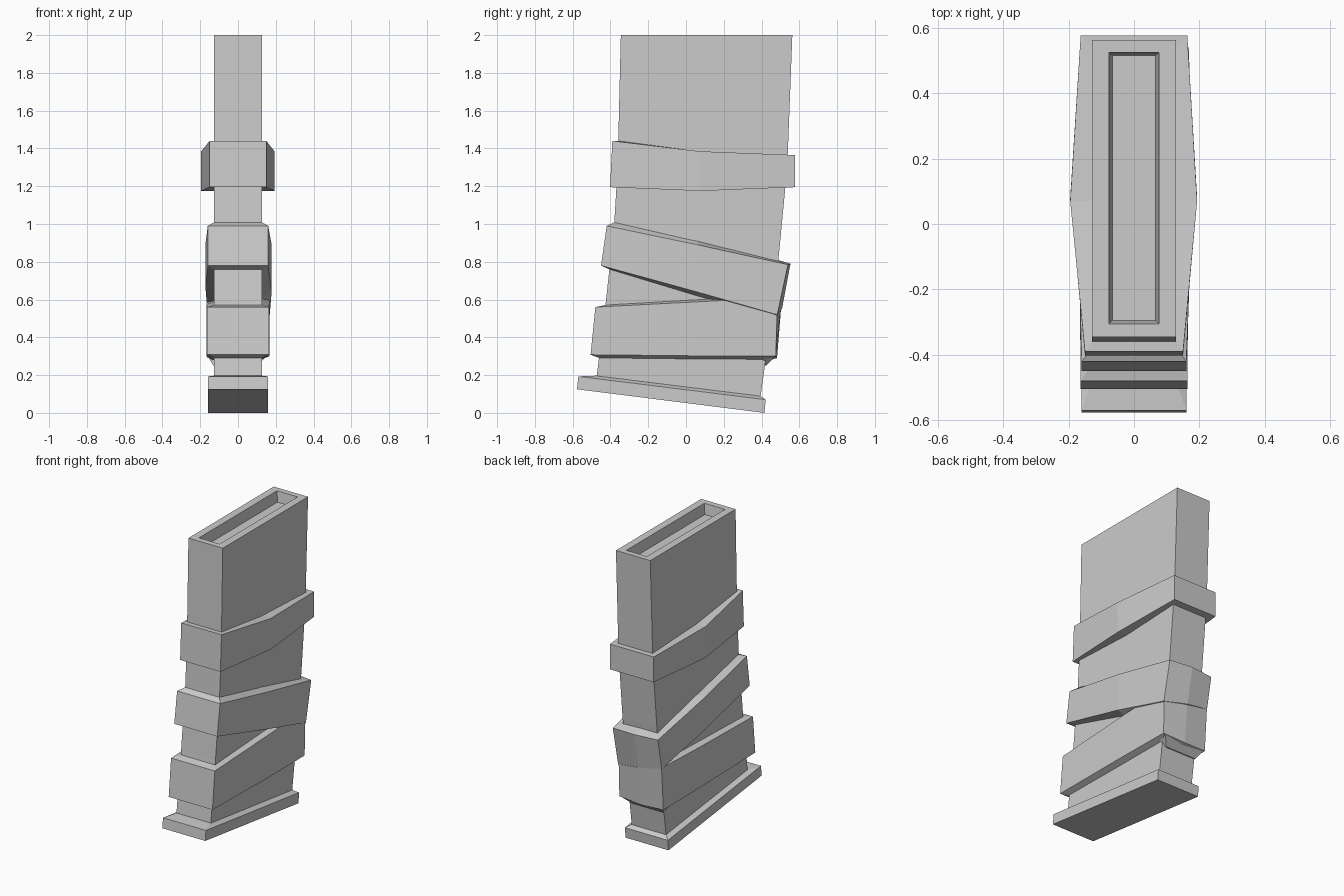
import bpy, bmesh

def loft(name, rings, cyclic=False):
    """Skin a list of point rings with quads; cap the ends unless cyclic."""
    bm = bmesh.new()
    vs = [[bm.verts.new(p) for p in r] for r in rings]
    n = len(vs[0])
    pairs = list(zip(vs, vs[1:])) + ([(vs[-1], vs[0])] if cyclic else [])
    for a, b in pairs:
        for i in range(n):
            j = (i + 1) % n
            bm.faces.new((a[i], a[j], b[j], b[i]))
    if not cyclic:
        bm.faces.new(vs[0])
        bm.faces.new(vs[-1])
    bmesh.ops.recalc_face_normals(bm, faces=bm.faces)
    me = bpy.data.meshes.new(name)
    bm.to_mesh(me)
    bm.free()
    ob = bpy.data.objects.new(name, me)
    bpy.context.collection.objects.link(ob)
    return ob

def rect(hx, yf, zf, yb, zb):
    return [(hx, yf, zf), (hx, yb, zb), (-hx, yb, zb), (-hx, yf, zf)]

def lerp(z, table):
    for (z0, y0), (z1, y1) in zip(table, table[1:]):
        if z <= z1:
            return y0 + (y1 - y0) * (z - z0) / (z1 - z0)
    return table[-1][1]

# Curved hollow-topped body: (z, y) along the front and back edges
FRONT = [(0.15, -0.478), (0.60, -0.423), (1.0, -0.38), (1.3, -0.362), (2.0, -0.345)]
BACK = [(0.04, 0.388), (0.50, 0.453), (0.85, 0.493), (1.3, 0.536), (2.0, 0.563)]
W = 0.128
rings = [rect(W, yf, zf, yb, zb) for (zf, yf), (zb, yb) in zip(FRONT, BACK)]
rings += [rect(0.077, -0.305, 2.0, 0.525, 2.0), rect(0.066, -0.295, 1.93, 0.515, 1.93)]
loft("body", rings)

# Tilted base plate with a sloped upper lip
loft("base_plate", [
    rect(0.16, -0.577, 0.125, 0.415, 0.0),
    rect(0.16, -0.57, 0.193, 0.422, 0.07),
    rect(0.126, -0.474, 0.197, 0.392, 0.09)])

def band(name, pts, lift_top=0.0, lift_bot=0.0):
    """Wrap around the body; pts = (x, y_top, z_top, y_bottom, z_bottom)."""
    def inner(x, y, z):
        return (max(-0.125, min(0.125, x)),
                max(lerp(z, FRONT) + 0.004, min(lerp(z, BACK) - 0.004, y)), z)
    top = [(x, y, z) for x, y, z, _, _ in pts]
    bot = [(x, y, z) for x, _, _, y, z in pts]
    loft(name, [bot, top,
                [inner(x, y, z + lift_top) for x, y, z in top],
                [inner(x, y, z + lift_bot) for x, y, z in bot]], cyclic=True)

# Upper band, bulging at the sides
band("upper_band", [
    (0.15, -0.39, 1.44, -0.402, 1.195), (0.193, 0.07, 1.385, 0.08, 1.175),
    (0.163, 0.577, 1.365, 0.577, 1.195), (-0.163, 0.577, 1.365, 0.577, 1.195),
    (-0.195, 0.07, 1.385, 0.08, 1.175), (-0.15, -0.39, 1.44, -0.402, 1.195)])

# Middle band, sloping down to the back and crossing the lower one
band("middle_band", [
    (0.160, -0.42, 0.99, -0.45, 0.78), (0.178, 0.06, 0.89, 0.06, 0.64),
    (0.168, 0.54, 0.785, 0.483, 0.52), (0.0, 0.553, 0.79, 0.508, 0.55),
    (-0.165, 0.535, 0.79, 0.495, 0.58), (-0.173, 0.06, 0.89, 0.06, 0.67),
    (-0.160, -0.42, 0.99, -0.45, 0.78)], 0.02, -0.022)

# Lower band, level around the body with a drooping flap at the back
band("lower_band", [
    (0.163, -0.48, 0.56, -0.505, 0.308), (0.168, 0.10, 0.59, 0.06, 0.302),
    (0.164, 0.485, 0.61, 0.475, 0.30), (0.0, 0.507, 0.60, 0.482, 0.29),
    (-0.164, 0.495, 0.585, 0.475, 0.295), (-0.168, 0.10, 0.575, 0.06, 0.302),
    (-0.163, -0.48, 0.56, -0.505, 0.308)], 0.012, -0.018)

# Flap under the lower band at the back
loft("back_flap", [
    [(0.10, 0.41, 0.25), (0.10, 0.425, 0.25), (-0.13, 0.425, 0.25), (-0.13, 0.41, 0.25)],
    [(0.15, 0.41, 0.30), (0.15, 0.475, 0.30), (-0.16, 0.475, 0.30), (-0.16, 0.41, 0.30)]])
